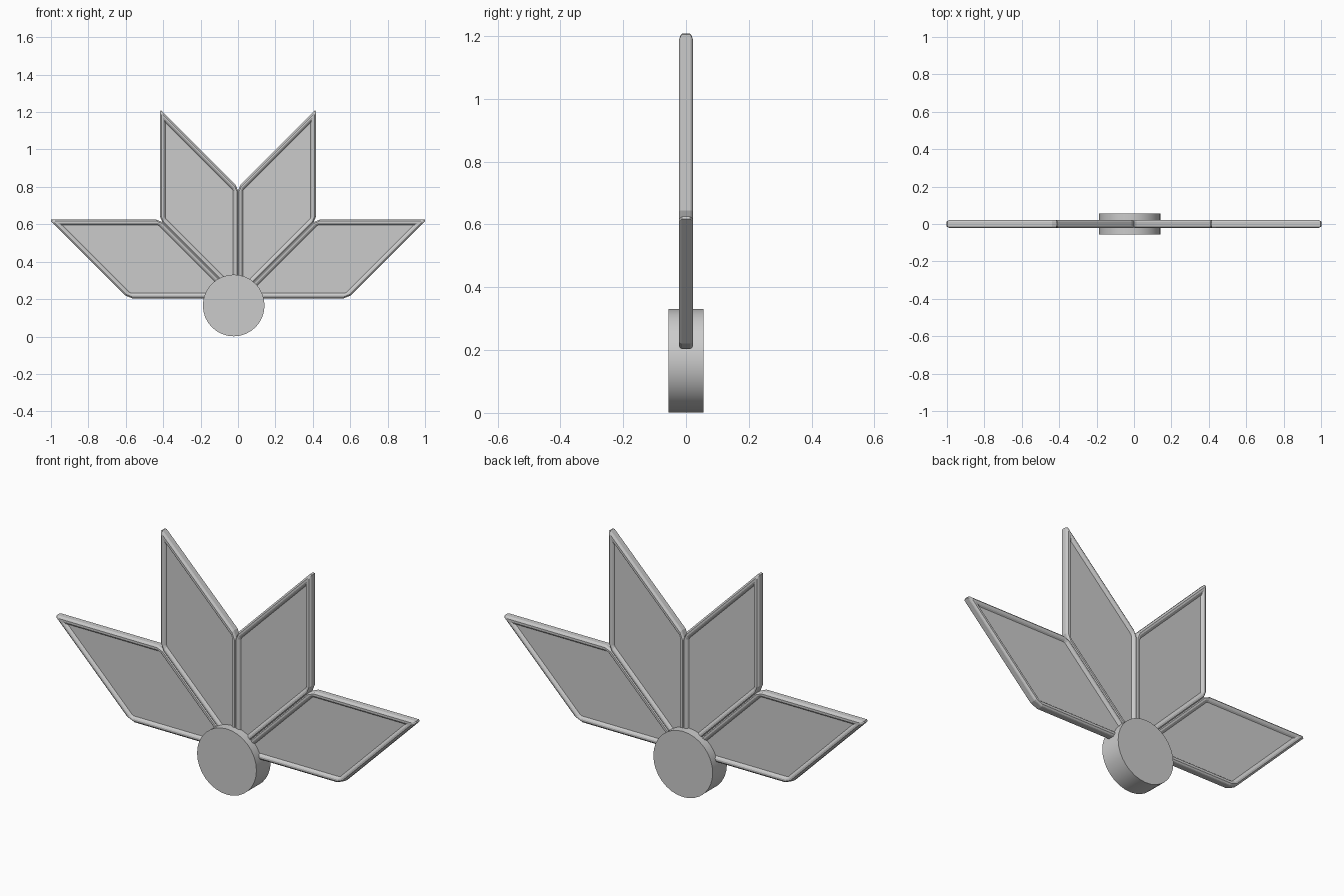
import bpy, bmesh, math
from mathutils import Vector

if "Cube" in bpy.data.objects:
    bpy.data.objects.remove(bpy.data.objects["Cube"])

SIDE = 0.586                # edge length of each rhombus petal
ORIGIN = Vector((0, 0.207)) # point where all petals meet (x, z)


def outline(corners, inset, cut_wide, cut_sharp):
    """Inset a counter-clockwise outline and trim each corner."""
    pts, n = [], len(corners)
    for i, p in enumerate(corners):
        a = (corners[i - 1] - p).normalized()
        b = (corners[(i + 1) % n] - p).normalized()
        angle = a.angle(b)
        q = p + (a + b).normalized() * inset / math.sin(angle / 2)
        cut = cut_wide if angle > math.pi / 2 else cut_sharp
        pts += [q + a * cut, q + b * cut]
    return pts


def petal(name, angle_a, angle_b, mirror):
    u, v = (Vector((math.cos(math.radians(t)), math.sin(math.radians(t)))) * SIDE
            for t in (angle_a, angle_b))
    corners = [ORIGIN, ORIGIN + u, ORIGIN + u + v, ORIGIN + v]
    # cross-section from the back panel, around the rim, to the front panel:
    # inset, y, trim at wide corners, trim at sharp corners
    half = [(0.026, 0.012, 0.004, 0.003), (0.020, 0.019, 0.007, 0.004),
            (0.014, 0.0225, 0.010, 0.006), (0.005, 0.0225, 0.018, 0.010),
            (-0.002, 0.017, 0.024, 0.012), (-0.004, 0.012, 0.025, 0.012)]
    section = half + [(i, -y, w, s) for i, y, w, s in reversed(half)]
    bm = bmesh.new()
    rings = [[bm.verts.new((mirror * p.x, y, p.y)) for p in outline(corners, i, w, s)]
             for i, y, w, s in section]
    for r0, r1 in zip(rings, rings[1:]):
        for k in range(len(r0)):
            j = (k + 1) % len(r0)
            bm.faces.new((r0[k], r0[j], r1[j], r1[k]))
    bm.faces.new(rings[0])
    bm.faces.new(rings[-1])
    bmesh.ops.recalc_face_normals(bm, faces=bm.faces)
    mesh = bpy.data.meshes.new(name)
    bm.to_mesh(mesh)
    bm.free()
    obj = bpy.data.objects.new(name, mesh)
    bpy.context.collection.objects.link(obj)


# Four framed petals, two on each side
for side, mirror in (("right", 1), ("left", -1)):
    petal("outer_petal_" + side, 0, 45, mirror)
    petal("inner_petal_" + side, 45, 90, mirror)

# Round hub disc at the base
bpy.ops.mesh.primitive_cylinder_add(vertices=32, radius=0.165, depth=0.113,
                                    location=(-0.023, 0, 0.166),
                                    rotation=(math.pi / 2, 0, 0))
hub = bpy.context.object
hub.name = "hub_disc"
bpy.ops.object.shade_smooth_by_angle(angle=math.radians(30))
